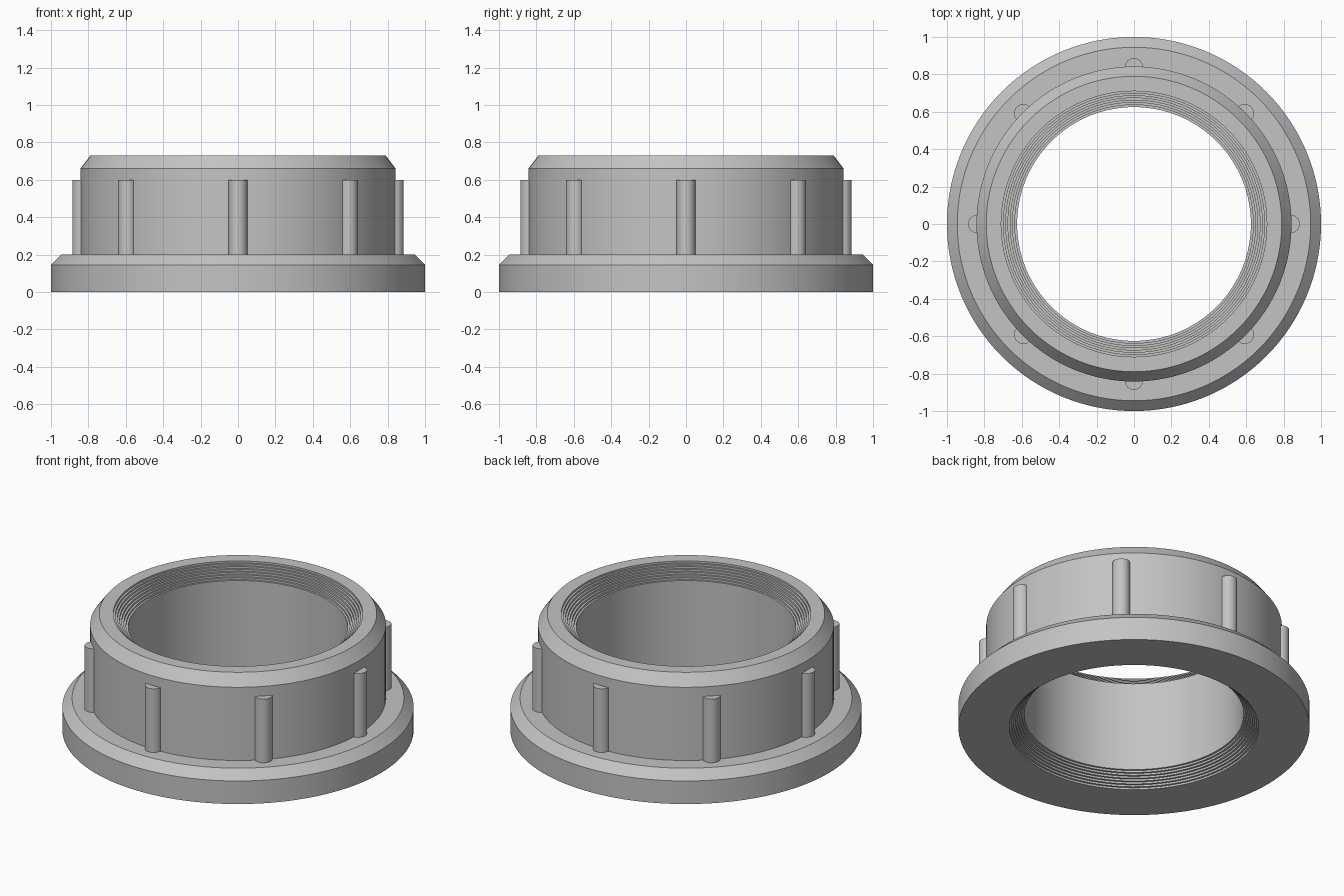
import bpy
import math

SEGMENTS = 128
HEIGHT = 0.73

cube = bpy.data.objects.get("Cube")
if cube:
    bpy.data.objects.remove(cube, do_unlink=True)

# Single grey material
grey = bpy.data.materials.new("plain grey")
grey.use_nodes = True
colour = (0.55, 0.55, 0.55, 1)
grey.diffuse_color = colour
grey.node_tree.nodes["Principled BSDF"].inputs["Base Color"].default_value = colour


def finish(obj):
    obj.data.materials.append(grey)
    bpy.ops.object.select_all(action="DESELECT")
    obj.select_set(True)
    bpy.context.view_layer.objects.active = obj
    bpy.ops.object.shade_smooth_by_angle(angle=math.radians(30))


def lathe(name, profile):
    """Revolve a closed (radius, height) profile around z."""
    n = len(profile)
    verts = []
    for s in range(SEGMENTS):
        a = 2 * math.pi * s / SEGMENTS
        verts += [(r * math.cos(a), r * math.sin(a), z) for r, z in profile]
    faces = []
    for s in range(SEGMENTS):
        t = (s + 1) % SEGMENTS
        for i in range(n):
            j = (i + 1) % n
            faces.append((s * n + i, t * n + i, t * n + j, s * n + j))
    mesh = bpy.data.meshes.new(name)
    mesh.from_pydata(verts, [], faces)
    obj = bpy.data.objects.new(name, mesh)
    bpy.context.collection.objects.link(obj)
    finish(obj)


# Stepped countersink leading from the rim down to the bore
def steps(count=7, wide=0.71, bore=0.625, depth=0.083):
    points = [(wide, 0)]
    for k in range(count):
        r = wide + (bore - wide) * k / count
        d = depth * (k + 1) / count
        points += [(r, d), (wide + (bore - wide) * (k + 1) / count, d)]
    return points


# Flanged collar: outer side upward, then the bore downward
outer = [(1.0, 0), (1.0, 0.145), (0.945, 0.2), (0.842, 0.2),
         (0.842, 0.66), (0.79, HEIGHT)]
top_steps = [(r, HEIGHT - d) for r, d in steps()]
bottom_steps = list(reversed(steps()))
lathe("flanged_collar", outer + top_steps + bottom_steps)

# Eight round grip ribs standing on the flange
for k in range(8):
    a = k * math.pi / 4
    bpy.ops.mesh.primitive_cylinder_add(
        vertices=32, radius=0.05, depth=0.4,
        location=(0.836 * math.cos(a), 0.836 * math.sin(a), 0.4))
    rib = bpy.context.object
    rib.name = f"grip_rib_{k + 1}"
    finish(rib)
